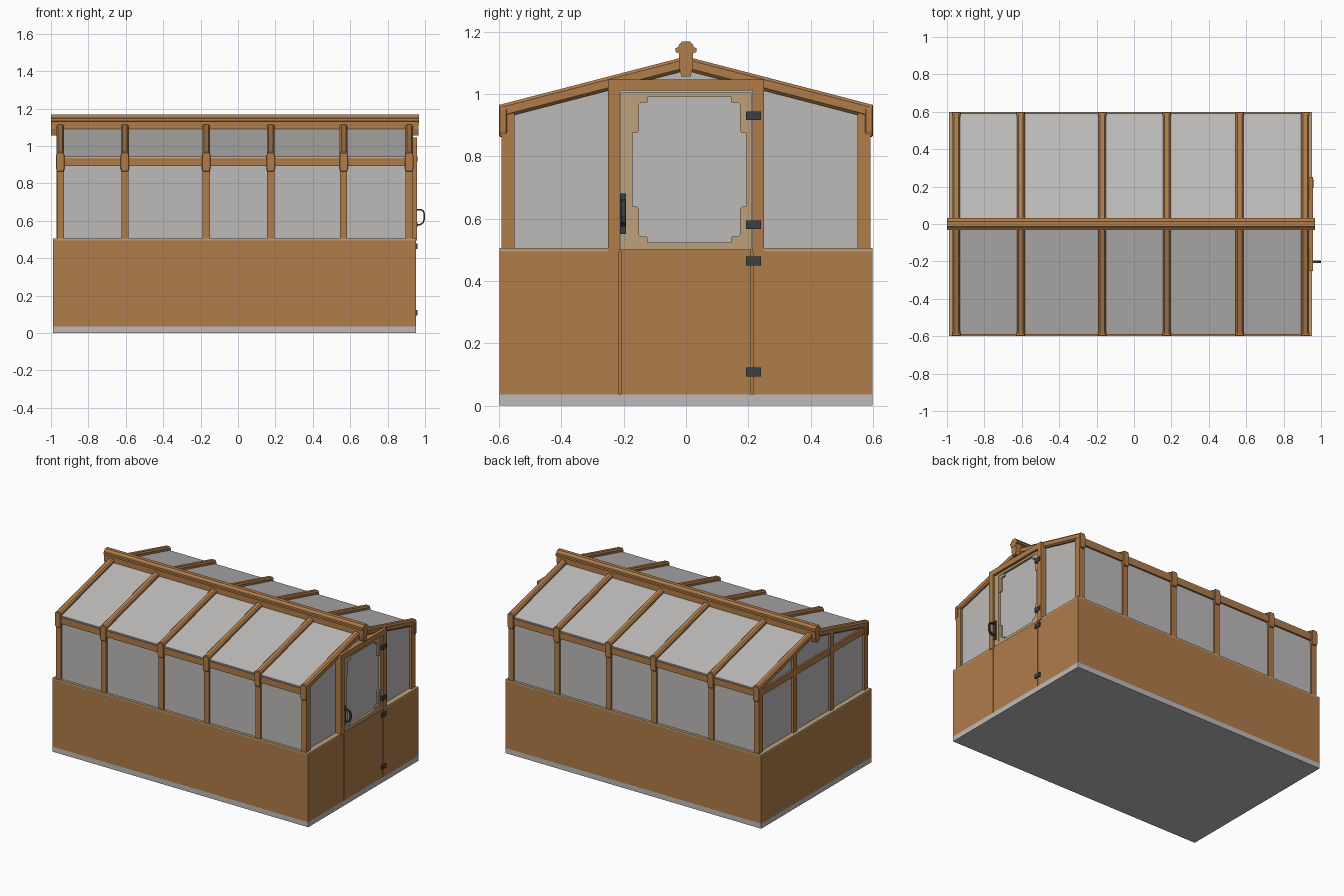
import bpy, bmesh, math

if "Cube" in bpy.data.objects:
    bpy.data.objects.remove(bpy.data.objects["Cube"])


def material(name, srgb):
    m = bpy.data.materials.new(name)
    m.diffuse_color = [((c + 0.055) / 1.055) ** 2.4 for c in srgb] + [1]
    m.use_nodes = True
    m.node_tree.nodes["Principled BSDF"].inputs["Base Color"].default_value = m.diffuse_color
    return m


WOOD = material("brown wood", (0.69, 0.485, 0.29))
TAN = material("pale wood", (0.74, 0.63, 0.48))
GLASS = material("pale grey glass", (0.745, 0.73, 0.73))
IRON = material("dark iron", (0.23, 0.25, 0.27))


def prism(name, pts, axis, a, b, mat, bevel=0):
    """Extrude a 2D outline along x (outline in y,z) or y (outline in x,z)."""
    bm = bmesh.new()

    def at(p, t):
        return (t, p[0], p[1]) if axis == 'x' else (p[0], t, p[1])
    lo = [bm.verts.new(at(p, a)) for p in pts]
    hi = [bm.verts.new(at(p, b)) for p in pts]
    bm.faces.new(lo)
    bm.faces.new(hi[::-1])
    n = len(pts)
    for i in range(n):
        j = (i + 1) % n
        bm.faces.new((lo[i], hi[i], hi[j], lo[j]))
    bmesh.ops.recalc_face_normals(bm, faces=bm.faces)
    me = bpy.data.meshes.new(name)
    bm.to_mesh(me)
    bm.free()
    me.materials.append(mat)
    ob = bpy.data.objects.new(name, me)
    bpy.context.collection.objects.link(ob)
    if bevel:
        m = ob.modifiers.new("Bevel", 'BEVEL')
        m.width, m.segments = bevel, 1
    return ob


def box(name, x0, x1, y0, y1, z0, z1, mat, bevel=0):
    return prism(name, [(y0, z0), (y1, z0), (y1, z1), (y0, z1)], 'x', x0, x1, mat, bevel)


XL, XR, Y = -0.99, 0.952, 0.598
SLOPE = 0.258


def roof(y, drop=0.0):
    return 1.12 - SLOPE * abs(y) - drop


# Base slab and low walls
box("base_slab", XL, XR, -Y, Y, 0, 0.035, GLASS)
for s, side in ((-1, "front"), (1, "back")):
    ya, yb = sorted((s * Y, s * 0.56))
    box(side + "_wall", XL, XR, ya, yb, 0.035, 0.495, WOOD)
    box(side + "_sill", XL, XR, ya, yb, 0.495, 0.506, TAN)
box("left_wall", XL, XL + 0.04, -0.56, 0.56, 0.035, 0.495, WOOD)
box("left_sill", XL, XL + 0.04, -0.56, 0.56, 0.495, 0.506, TAN)

# Door end wall, with narrow grooves either side of the door
box("door_wall_backing", 0.90, 0.94, -0.56, 0.56, 0.035, 0.495, WOOD)
box("door_lower_panel", 0.94, XR, -0.209, 0.209, 0.035, 0.5, WOOD)
for s in (-1, 1):
    ya, yb = sorted((s * 0.215, s * 0.56))
    box("door_wall_panel", 0.94, XR, ya, yb, 0.035, 0.495, WOOD)
    ya, yb = sorted((s * 0.25, s * 0.56))
    box("door_wall_sill", 0.90, XR, ya, yb, 0.495, 0.506, TAN)

# Posts, rafters and eave brackets in each bay, both sides
POSTS = (-0.95, -0.605, -0.17, 0.175, 0.565, 0.915)
for i, x in enumerate(POSTS):
    end = i in (0, 5)
    for s in (-1, 1):
        depth = 0.55 if end else 0.56
        ya, yb = sorted((s * 0.592, s * depth))
        box("wall_post", x - 0.019, x + 0.019, ya, yb, 0.5, 0.95, WOOD)
        t = 0.045 if end else 0.035
        prism("rafter", [(0, roof(0)), (s * 0.597, roof(0.6)),
                         (s * 0.597, roof(0.6, t)), (0, roof(0, t))],
              'x', x - 0.021, x + 0.021, WOOD, 0.009)
        ya, yb = sorted((s * 0.6, s * 0.575))
        w = 0.023
        prism("eave_bracket", [(x - w + .006, .862), (x + w - .006, .862), (x + w, .88), (x + w, .95),
                               (x + w - .006, .966), (x - w + .006, .966), (x - w, .95), (x - w, .88)],
              'y', ya, yb, WOOD, 0.003)

# Eave beams, side glass and roof glass
for s in (-1, 1):
    ya, yb = sorted((s * 0.593, s * 0.56))
    box("eave_beam", -0.965, 0.93, ya, yb, 0.892, 0.936, WOOD)
    ya, yb = sorted((s * 0.580, s * 0.572))
    box("side_glass", -0.95, 0.915, ya, yb, 0.5, 0.92, GLASS)
    prism("roof_glass", [(0, roof(0, .024)), (s * 0.588, roof(0.588, .024)),
                         (s * 0.588, roof(0.588, .032)), (0, roof(0, .032))],
          'x', -0.95, 0.915, GLASS)

# Gable glass
gable = [(-0.575, 0.5), (0.575, 0.5), (0.575, roof(0.575, .03)), (0, roof(0, .03)),
         (-0.575, roof(0.575, .03))]
prism("left_gable_glass", gable, 'x', -0.956, -0.948, GLASS)
prism("right_gable_glass", gable, 'x', 0.908, 0.916, GLASS)

# Left gable framing
box("left_tie_beam", -0.968, -0.935, -0.575, 0.575, 0.892, 0.936, WOOD)
for s in (-1, 1):
    box("left_gable_post", -0.97, -0.935, s * 0.2 - 0.019, s * 0.2 + 0.019, 0.5, roof(0.2, .03), WOOD)

# Door surround
for s in (-1, 1):
    ya, yb = sorted((s * 0.213, s * 0.25))
    box("door_post", 0.90, 0.956, ya, yb, 0.495, 1.045, WOOD)
box("door_lintel", 0.90, 0.956, -0.25, 0.25, 1.01, 1.046, WOOD)

# Upper door: pale frame, glass and stepped corner trims
D0, D1 = 0.915, 0.945
L, R, B, T = -0.171, 0.193, 0.523, 0.99
box("door_stile_handle_side", D0, D1, -0.21, L, 0.5, 1.005, TAN)
box("door_stile_hinge_side", D0, D1, R, 0.21, 0.5, 1.005, TAN)
box("door_rail_bottom", D0, D1, L, R, 0.5, B, TAN)
box("door_rail_top", D0, D1, L, R, T, 1.005, TAN)
box("door_glass", 0.918, 0.93, L, R, B, T, GLASS)
trim = [(0, 0), (.048, 0), (.048, .016), (.044, .02), (.025, .02), (.02, .025),
        (.02, .108), (.014, .115), (0, .115)]
for cy, sy in ((L, 1), (R, -1)):
    for cz, sz in ((B, 1), (T, -1)):
        prism("door_corner_trim", [(cy + sy * p, cz + sz * q) for p, q in trim],
              'x', 0.93, 0.942, TAN)

# Hinges
for z in (0.93, 0.58, 0.464, 0.108):
    box("hinge", 0.94, 0.961, 0.192, 0.24, z - 0.014, z + 0.014, IRON)

# Door handle: back plate and bent strap
box("handle_plate", 0.94, 0.953, -0.211, -0.192, 0.55, 0.68, IRON)
outer = [(0.945, 0.575), (0.975, 0.575), (0.993, 0.588), (1.0, 0.61),
         (1.0, 0.638), (0.993, 0.655), (0.98, 0.663), (0.945, 0.663)]
inner = [(0.945, 0.583), (0.973, 0.583), (0.987, 0.593), (0.992, 0.611),
         (0.992, 0.636), (0.987, 0.649), (0.977, 0.655), (0.945, 0.655)]
prism("handle_strap", outer + inner[::-1], 'y', -0.209, -0.194, IRON)

# Ridge: capping beam with side mouldings, board below and end drops
half = [(0.023, 1.115), (0.023, 1.13), (0.033, 1.134), (0.033, 1.147), (0.024, 1.15),
        (0.023, 1.157), (0.013, 1.168)]
prism("ridge_cap", half + [(-y, z) for y, z in half[::-1]], 'x', -1.0, 0.968, WOOD)
box("ridge_board", -0.97, 0.94, -0.02, 0.02, 1.085, 1.118, WOOD)
drop = [(0.015, 1.056), (0.023, 1.09), (0.023, 1.14)]
for a, b in ((-1.0, -0.968), (0.932, 0.966)):
    prism("ridge_end_drop", drop + [(-y, z) for y, z in drop[::-1]], 'x', a, b, WOOD)
